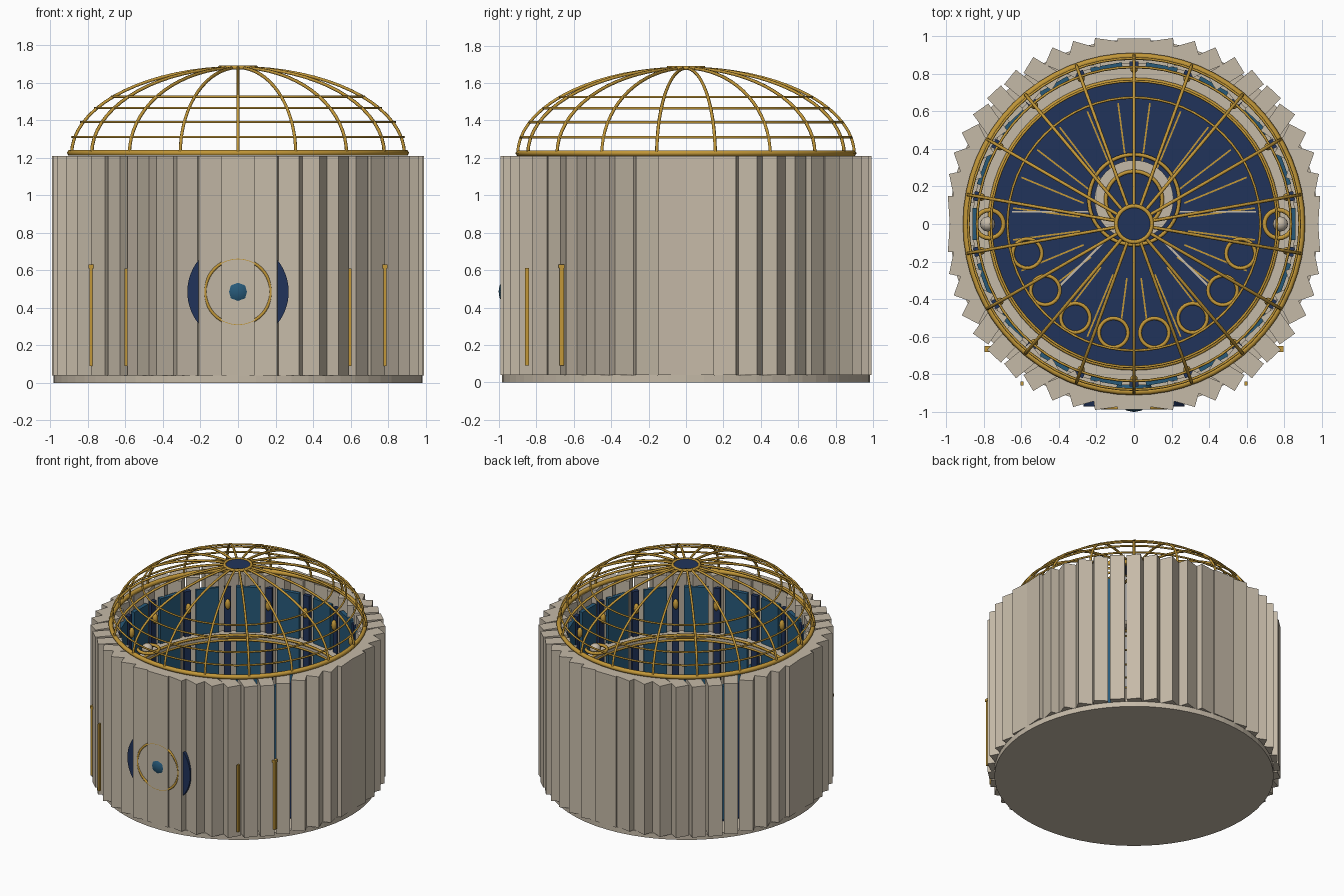
import bpy, bmesh, math
from math import sin, cos, pi, radians
from mathutils import Matrix, Vector

if "Cube" in bpy.data.objects:
    bpy.data.objects.remove(bpy.data.objects["Cube"])


def material(name, rgb):
    m = bpy.data.materials.new(name)
    m.use_nodes = True
    m.diffuse_color = (*rgb, 1)
    m.node_tree.nodes["Principled BSDF"].inputs["Base Color"].default_value = (*rgb, 1)
    return m


STONE = material("pale stone", (0.56, 0.49, 0.39))
GOLD = material("gold", (0.54, 0.31, 0.04))
NAVY = material("navy", (0.015, 0.034, 0.105))
TEAL = material("teal", (0.02, 0.10, 0.19))


def finish(name, bm, mat, smooth=False):
    mesh = bpy.data.meshes.new(name)
    bm.to_mesh(mesh)
    bm.free()
    mesh.materials.append(mat)
    for p in mesh.polygons:
        p.use_smooth = smooth
    ob = bpy.data.objects.new(name, mesh)
    bpy.context.collection.objects.link(ob)
    return ob


def add_box(bm, loc, size, turn=0):
    bmesh.ops.create_cube(bm, size=1, matrix=Matrix.Translation(loc)
                          @ Matrix.Rotation(turn, 4, "Z") @ Matrix.Diagonal((*size, 1)))


def add_ball(bm, loc, size):
    bmesh.ops.create_uvsphere(bm, u_segments=16, v_segments=10, radius=1,
                              matrix=Matrix.Translation(loc) @ Matrix.Diagonal((*size, 1)))


def disc(name, mat, r, z0, z1, x=0, y=0, flat=True):
    bm = bmesh.new()
    turn = Matrix.Identity(4) if flat else Matrix.Rotation(pi / 2, 4, "X")
    mid = Vector((x, y, (z0 + z1) / 2)) if flat else Vector((x, y, z0))
    depth = z1 - z0 if flat else z1
    bmesh.ops.create_cone(bm, cap_ends=True, segments=64, radius1=r, radius2=r, depth=depth,
                          matrix=Matrix.Translation(mid) @ turn)
    return finish(name, bm, mat)


def tube(name, mat, paths, r, closed=False):
    """Round bars that follow lists of points."""
    cu = bpy.data.curves.new(name, "CURVE")
    cu.dimensions = "3D"
    cu.bevel_depth = r
    cu.bevel_resolution = 1
    cu.use_fill_caps = True
    for pts in paths:
        sp = cu.splines.new("POLY")
        sp.points.add(len(pts) - 1)
        for p, co in zip(sp.points, pts):
            p.co = (*co, 1)
        sp.use_cyclic_u = closed
        sp.use_smooth = True
    cu.materials.append(mat)
    ob = bpy.data.objects.new(name, cu)
    bpy.context.collection.objects.link(ob)
    return ob


def circle(r, z, x=0, y=0, n=64):
    return [(x + r * cos(2 * pi * i / n), y + r * sin(2 * pi * i / n), z) for i in range(n)]


def annulus(name, mat, r0, r1, z0, z1, x=0, y=0, n=64):
    bm = bmesh.new()
    rings = [[bm.verts.new(p) for p in circle(r, z, x, y, n)]
             for r, z in ((r0, z0), (r1, z0), (r1, z1), (r0, z1))]
    for a, b in zip(rings, rings[1:] + rings[:1]):
        for i in range(n):
            j = (i + 1) % n
            bm.faces.new((a[i], a[j], b[j], b[i]))
    bmesh.ops.recalc_face_normals(bm, faces=bm.faces)
    return finish(name, bm, mat)


def polar(r, a, z):
    return Vector((r * cos(a), r * sin(a), z))


# Base and floor
disc("base", STONE, 0.983, 0, 0.04)
disc("floor", NAVY, 0.80, 0.04, 0.05)

# Wall slabs, counter-turned so they fan into saw teeth
bm = bmesh.new()
COUNT = 46
for i in range(COUNT):
    a = 2 * pi * i / COUNT
    add_box(bm, (0.938 * sin(a), -0.938 * cos(a), 0.625), (0.176, 0.1, 1.17), -a)
finish("wall_slabs", bm, STONE)

# Inner wall panels, strips and lamps
panels, strips, lamps = bmesh.new(), bmesh.new(), bmesh.new()
for i in range(18):
    a = radians(20 * i)
    b = a + radians(10)
    add_box(panels, polar(0.845, a, 0.6), (0.03, 0.17, 1.04), a)
    add_box(strips, polar(0.85, b, 0.6), (0.03, 0.05, 1.04), b)
    add_ball(lamps, polar(0.825, b, 0.99), (0.02, 0.02, 0.04))
finish("inner_panels", panels, TEAL)
finish("inner_strips", strips, NAVY)
finish("wall_lamps", lamps, GOLD, True)

# Gallery ring with rails
annulus("gallery", STONE, 0.77, 0.86, 0.74, 0.77)
tube("gallery_rails", GOLD, [circle(0.77, 0.775), circle(0.775, 0.735)], 0.01, True)

# Dais toward the back
DY = 0.13
annulus("dais", STONE, 0.15, 0.21, 0.05, 0.13, 0, DY)
disc("dais_top", NAVY, 0.15, 0.05, 0.10, 0, DY)
tube("dais_trim", GOLD, [circle(0.24, 0.06, 0, DY), circle(0.15, 0.13, 0, DY)], 0.01, True)

# Floor inlays
stone_lines, gold_lines = bmesh.new(), bmesh.new()
for deg in (0, 180, 225, 315):
    a = radians(deg)
    add_box(stone_lines, polar(0.44, a, 0.052) + Vector((0, 0.065, 0)), (0.42, 0.01, 0.006), a)
for i in range(24):
    a = radians(15 * i + 7.5)
    add_box(gold_lines, polar(0.47, a, 0.052), (0.36, 0.009, 0.006), a)
finish("stone_inlays", stone_lines, STONE)
finish("gold_inlays", gold_lines, GOLD)

# Arc of round stools
rims = []
for i in range(8):
    p = polar(0.59, radians(-15.5 - 21.3 * i), 0)
    disc("stool", NAVY, 0.075, 0.05, 0.14, p.x, p.y)
    rims += [circle(0.078, 0.14, p.x, p.y, 24), circle(0.078, 0.06, p.x, p.y, 24)]
tube("stool_rims", GOLD, rims, 0.01, True)

# Side ornaments
orbs = bmesh.new()
for s in (-1, 1):
    add_ball(orbs, (s * 0.78, 0, 0.82), (0.04, 0.04, 0.04))
finish("side_orbs", orbs, STONE, True)
tube("side_rings", GOLD, [circle(0.075, 0.82, s * 0.77, 0, 24) for s in (-1, 1)], 0.012, True)

# Front emblem: disc, ring and globe
disc("emblem_disc", NAVY, 0.27, 0.485, 0.03, 0, -0.958, flat=False)
tube("emblem_ring", GOLD, [[(x, -0.98, y + 0.485) for x, y, z in circle(0.175, 0)]], 0.009, True)
bm = bmesh.new()
add_ball(bm, (0, -0.902, 0.485), (0.1, 0.1, 0.1))
finish("emblem_globe", bm, TEAL, True)

# Gold door bars outside the wall
bm = bmesh.new()
for s in (-1, 1):
    add_box(bm, (s * 0.78, -0.665, 0.35), (0.024, 0.024, 0.52))
    add_box(bm, (s * 0.78, -0.665, 0.62), (0.032, 0.032, 0.02))
    add_box(bm, (s * 0.597, -0.85, 0.35), (0.014, 0.022, 0.52))
finish("door_bars", bm, GOLD)

# Open dome: ribs, level rings, rim and crown
R, Z, H = 0.9, 1.22, 0.46
start = pi / 2
stop = math.acos(0.1 / R)
ribs = []
for i in range(18):
    a = start + radians(20 * i)
    steps = [stop * k / 16 for k in range(17)]
    ribs.append([polar(R * cos(t), a, Z + H * sin(t)) for t in steps])
tube("dome_ribs", GOLD, ribs, 0.009)
levels = [(R * math.sqrt(1 - ((z - Z) / H) ** 2), z) for z in (1.31, 1.39, 1.465, 1.525)]
tube("dome_levels", GOLD, [circle(r, z) for r, z in levels], 0.007, True)
tube("dome_rim", GOLD, [circle(R - 0.005, Z + 0.005)], 0.017, True)
tube("dome_crown", GOLD, [circle(0.095, 1.68)], 0.012, True)
disc("crown_disc", NAVY, 0.09, 1.675, 1.684)
